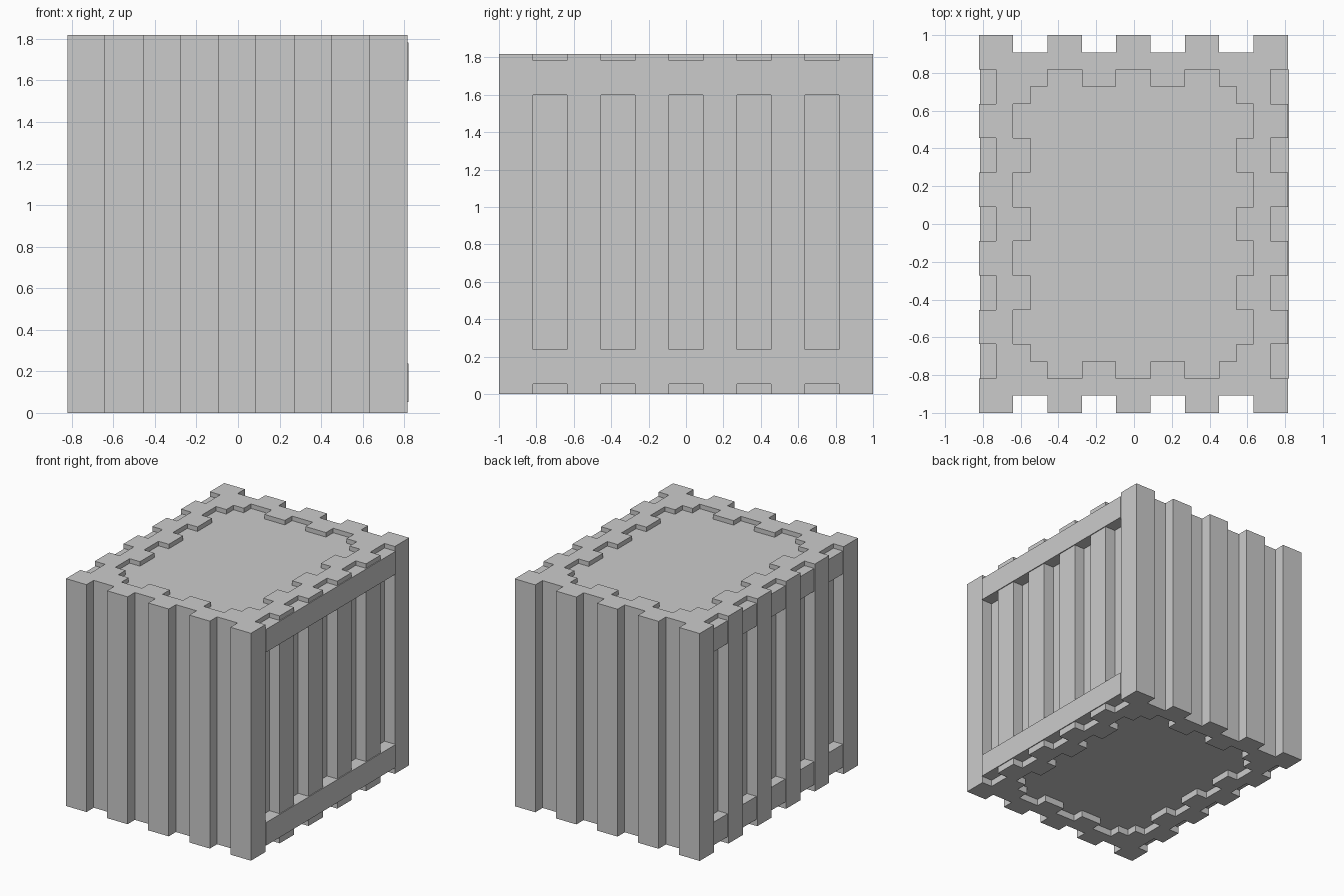
import bpy, bmesh

if "Cube" in bpy.data.objects:
    bpy.data.objects.remove(bpy.data.objects["Cube"])

U = 1 / 11            # module size
H = 20 * U            # total height
D = 0.0035            # small offset between walls and slabs

# Quarter outlines of the corrugated wall, in modules
OUTER = [(1, 11), (1, 10), (3, 10), (3, 11), (5, 11), (5, 10), (7, 10), (7, 11),
         (9, 11), (9, 9), (8, 9), (8, 7), (9, 7), (9, 5), (8, 5), (8, 3),
         (9, 3), (9, 1), (8, 1)]
INNER = [(1, 9), (1, 8), (3, 8), (3, 9), (5, 9), (5, 8), (6, 8), (6, 7),
         (7, 7), (7, 5), (6, 5), (6, 3), (7, 3), (7, 1), (6, 1)]


def full_loop(q):
    """Mirror a quarter outline into a closed loop."""
    half = q + [(x, -y) for x, y in reversed(q)]
    return half + [(-x, y) for x, y in reversed(half)]


def corrugated_wall(name):
    curve = bpy.data.curves.new(name + "_profile", 'CURVE')
    curve.dimensions = '2D'
    curve.fill_mode = 'BOTH'
    curve.extrude = H / 2
    for quarter in (OUTER, INNER):
        pts = full_loop(quarter)
        sp = curve.splines.new('POLY')
        sp.points.add(len(pts) - 1)
        for p, (x, y) in zip(sp.points, pts):
            p.co = (x * U, y * U, 0, 1)
        sp.use_cyclic_u = True
    tmp = bpy.data.objects.new(name + "_profile", curve)
    bpy.context.collection.objects.link(tmp)
    bpy.context.view_layer.update()
    mesh = bpy.data.meshes.new_from_object(
        tmp.evaluated_get(bpy.context.evaluated_depsgraph_get()))
    bpy.data.objects.remove(tmp)
    # weld caps to sides, keep facets flat
    bm = bmesh.new()
    bm.from_mesh(mesh)
    bmesh.ops.remove_doubles(bm, verts=bm.verts, dist=1e-5)
    bmesh.ops.recalc_face_normals(bm, faces=bm.faces)
    for f in bm.faces:
        f.smooth = False
    bm.to_mesh(mesh)
    bm.free()
    ob = bpy.data.objects.new(name, mesh)
    ob.location = (-D, 0, H / 2)
    bpy.context.collection.objects.link(ob)


def slab(name, z0, z1):
    bpy.ops.mesh.primitive_cube_add(size=1, location=(D, 0, (z0 + z1) / 2))
    ob = bpy.context.object
    ob.name = name
    ob.scale = (18 * U, 18 * U, z1 - z0)


# Folded wall running around all four sides
corrugated_wall("corrugated_wall")

# Floor and lid slabs, whose edges show inside the side grooves
slab("floor_slab", 0.053, 0.237)
slab("lid_slab", 1.599, 1.782)
